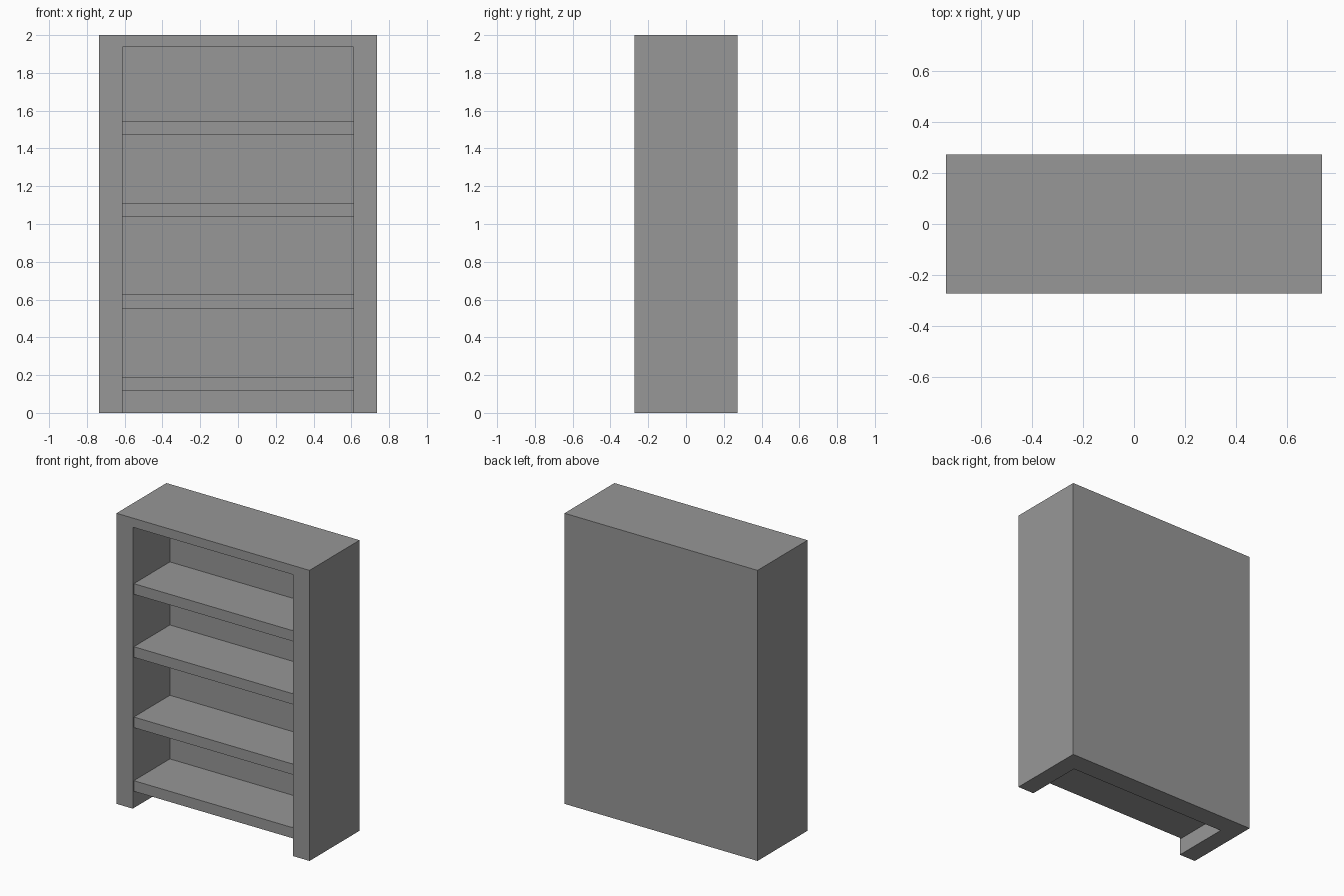
import bpy

default = bpy.data.objects.get("Cube")
if default:
    bpy.data.objects.remove(default, do_unlink=True)

# Overall size and board thicknesses
HALF_W, HALF_D, HEIGHT = 0.735, 0.272, 2.0
INNER_W = 0.611
BACK_Y = 0.132
CEILING_Z = 1.937
SHELF_FRONT = -0.26
SHELF_THICK = 0.073

grey = bpy.data.materials.new("mid_grey")
grey.use_nodes = True
colour = (0.31, 0.31, 0.31, 1)
grey.diffuse_color = colour
grey.node_tree.nodes["Principled BSDF"].inputs["Base Color"].default_value = colour


def board(name, low, high):
    """Box between two opposite corners."""
    centre = [(a + b) / 2 for a, b in zip(low, high)]
    bpy.ops.mesh.primitive_cube_add(size=1, location=centre)
    obj = bpy.context.object
    obj.name = name
    obj.scale = [b - a for a, b in zip(low, high)]
    bpy.ops.object.transform_apply(location=False, rotation=False, scale=True)
    obj.data.materials.append(grey)
    return obj


# Thick side walls
board("left_side", (INNER_W, -HALF_D, 0), (HALF_W, HALF_D, CEILING_Z))
board("right_side", (-HALF_W, -HALF_D, 0), (-INNER_W, HALF_D, CEILING_Z))

# Top and back panel
board("top_panel", (-HALF_W, -HALF_D, CEILING_Z), (HALF_W, HALF_D, HEIGHT))
board("back_panel", (-INNER_W, BACK_Y, 0), (INNER_W, HALF_D, CEILING_Z))

# Shelves, set slightly back from the front edge
for i, z in enumerate((0.115, 0.553, 1.037, 1.471)):
    board(f"shelf_{i + 1}", (-INNER_W, SHELF_FRONT, z),
          (INNER_W, BACK_Y, z + SHELF_THICK))
